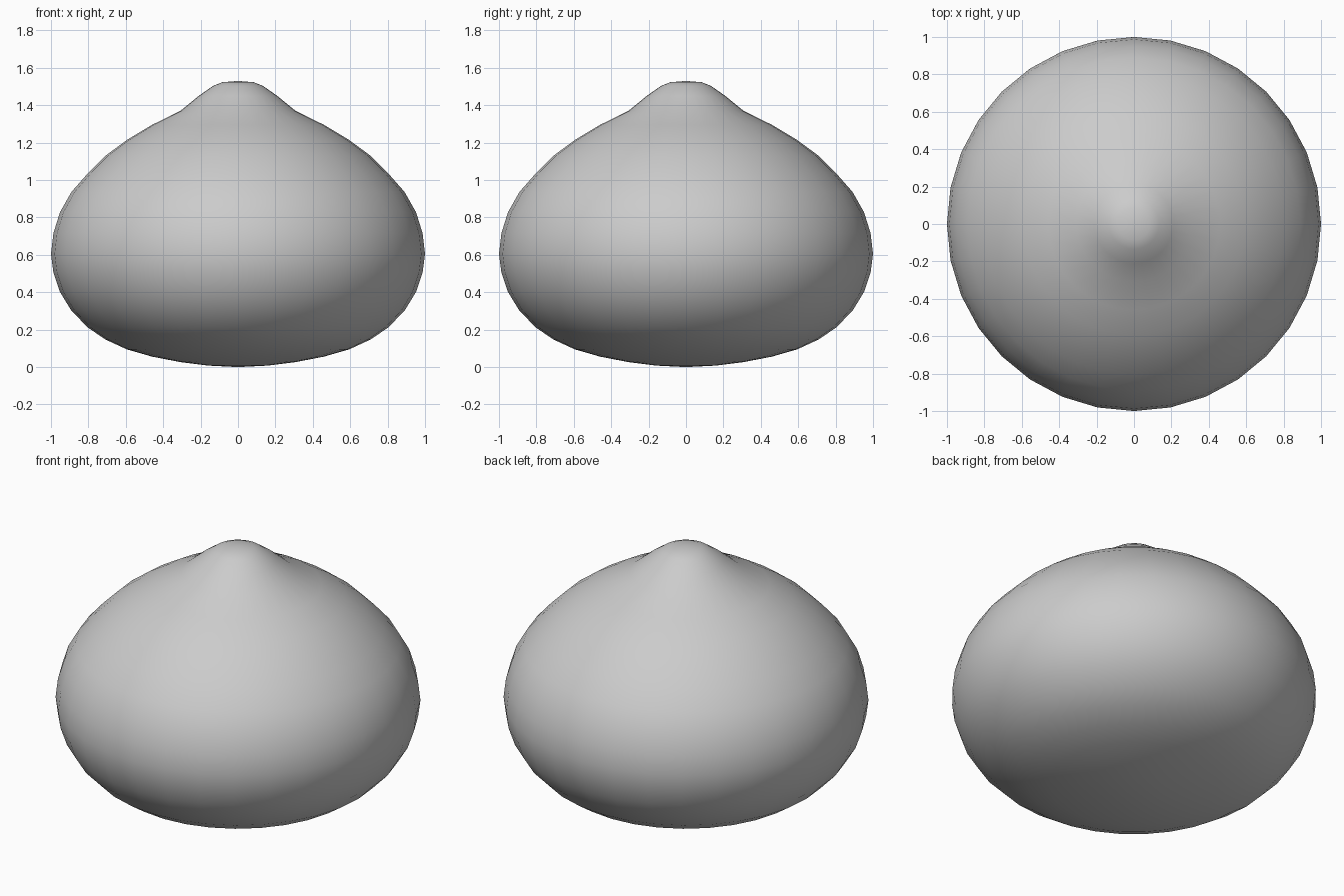
import bpy, bmesh, math

if "Cube" in bpy.data.objects:
    bpy.data.objects.remove(bpy.data.objects["Cube"])

SIDES = 32

# Half profile (radius, height) from the bottom pole to the tip
PROFILE = [
    (0.0, 0.0), (0.16, 0.008), (0.31, 0.027), (0.46, 0.056), (0.595, 0.095),
    (0.71, 0.148), (0.805, 0.213), (0.893, 0.305), (0.952, 0.402),
    (0.987, 0.505), (1.0, 0.605), (0.987, 0.715), (0.952, 0.828),
    (0.89, 0.937), (0.803, 1.036), (0.706, 1.132), (0.593, 1.215),
    (0.46, 1.295), (0.308, 1.37), (0.21, 1.45), (0.134, 1.503),
    (0.085, 1.523), (0.0, 1.53),
]


def lathe(name, profile, sides):
    bm = bmesh.new()
    verts = [bm.verts.new((r, 0, z)) for r, z in profile]
    edges = [bm.edges.new(pair) for pair in zip(verts, verts[1:])]
    bmesh.ops.spin(bm, geom=verts + edges, cent=(0, 0, 0), axis=(0, 0, 1),
                   angle=math.tau, steps=sides, use_duplicate=False)
    bmesh.ops.remove_doubles(bm, verts=bm.verts, dist=0.0005)
    bmesh.ops.recalc_face_normals(bm, faces=bm.faces)
    for face in bm.faces:
        face.smooth = True
    mesh = bpy.data.meshes.new(name)
    bm.to_mesh(mesh)
    bm.free()
    obj = bpy.data.objects.new(name, mesh)
    bpy.context.collection.objects.link(obj)
    return obj


# Plump drop-shaped body with a rounded tip
lathe("drop_body", PROFILE, SIDES)
